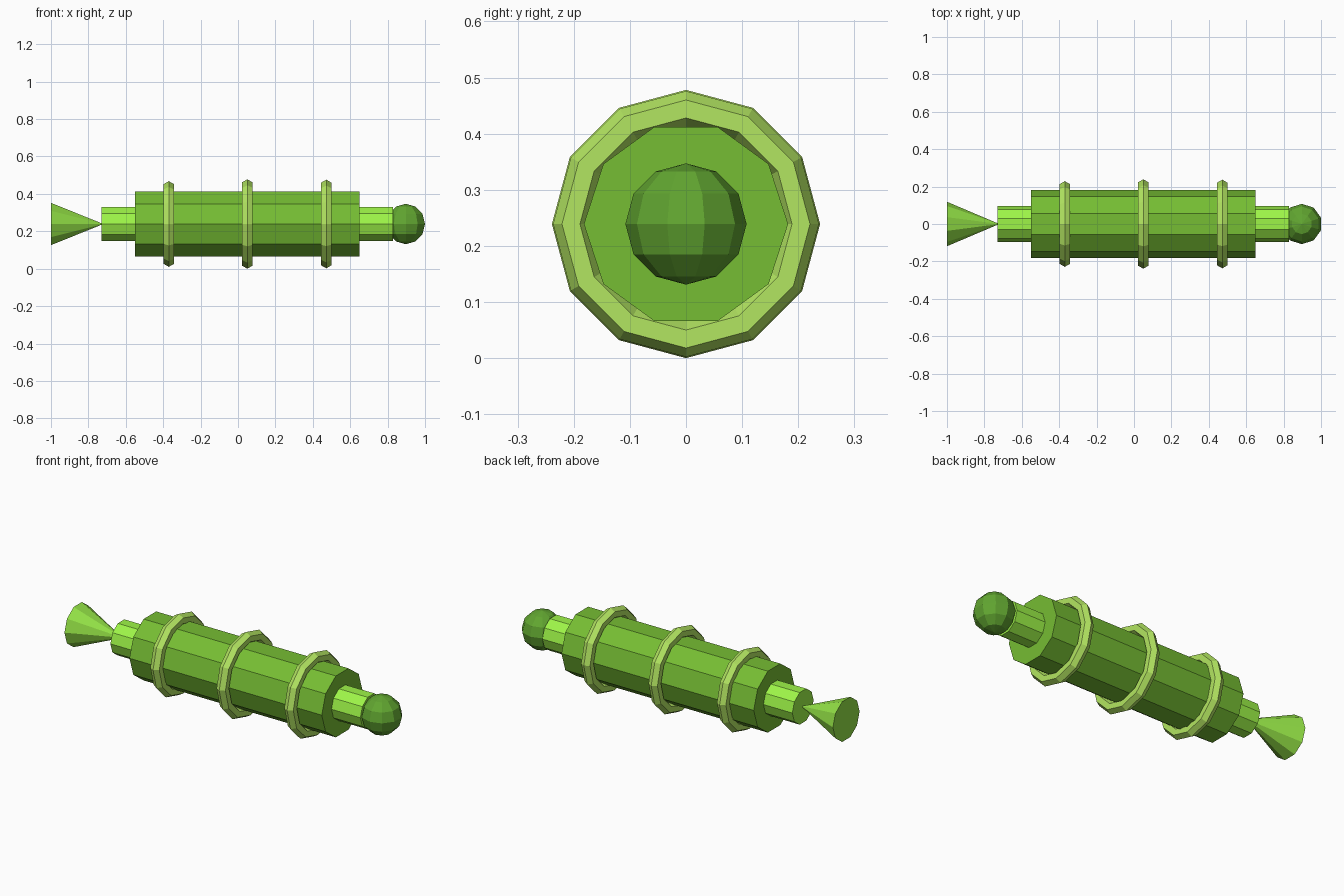
import bpy, bmesh
from math import sin, cos, pi, radians

if "Cube" in bpy.data.objects:
    bpy.data.objects.remove(bpy.data.objects["Cube"])

ZC = 0.239  # height of the long axis


def material(name, rgb):
    m = bpy.data.materials.new(name)
    m.diffuse_color = (*rgb, 1)
    m.use_nodes = True
    m.node_tree.nodes["Principled BSDF"].inputs["Base Color"].default_value = m.diffuse_color
    return m


def revolve(name, profile, sides, mat, loc, upright=False, closed=False):
    """Spin (height, radius) points about the x axis, or z when upright."""
    bm = bmesh.new()
    rows = []
    for h, r in profile:
        row = []
        for i in range(sides):
            a = 2 * pi * i / sides
            u, v = r * cos(a), r * sin(a)
            row.append(bm.verts.new((v, u, h) if upright else (h, u, v)))
        rows.append(row)
    pairs = list(zip(rows, rows[1:]))
    if closed:
        pairs.append((rows[-1], rows[0]))
    for p, q in pairs:
        for i in range(sides):
            j = (i + 1) % sides
            bm.faces.new((p[i], p[j], q[j], q[i]))
    if not closed:
        for row, (h, r) in ((rows[0], profile[0]), (rows[-1], profile[-1])):
            if r > 0:
                bm.faces.new(row)
    bmesh.ops.remove_doubles(bm, verts=bm.verts, dist=1e-5)
    bmesh.ops.recalc_face_normals(bm, faces=bm.faces)
    mesh = bpy.data.meshes.new(name)
    bm.to_mesh(mesh)
    bm.free()
    mesh.materials.append(mat)
    ob = bpy.data.objects.new(name, mesh)
    ob.location = loc
    bpy.context.collection.objects.link(ob)
    return ob


body_mat = material("body_green", (0.18, 0.51, 0.033))
neck_mat = material("bright_green", (0.34, 0.91, 0.064))
ring_mat = material("pale_green", (0.45, 0.79, 0.12))
ball_mat = material("dark_green", (0.12, 0.38, 0.03))
cone_mat = material("cone_green", (0.29, 0.75, 0.06))

# Main barrel
revolve("barrel", [(-0.6, 0.182), (0.6, 0.182)], 10, body_mat, (0.05, 0, ZC))

# Necks at both ends
for name, x in (("rear_neck", -0.64), ("front_neck", 0.74)):
    revolve(name, [(-0.09, 0.095), (0.09, 0.095)], 10, neck_mat, (x, 0, ZC))

# Flared cone, its tip touching the rear neck
revolve("tail_cone", [(-0.14, 0.119), (0.14, 0)], 10, cone_mat, (-0.86, 0, ZC))

# Ball on the front neck
R = 0.108
arc = [(-R * cos(radians(30 * k)), R * sin(radians(30 * k)) if k % 6 else 0)
       for k in range(7)]
revolve("nose_ball", arc, 10, ball_mat, (0.897, 0, ZC), upright=True)

# Hexagon-section bands around the barrel
T = 0.032
for i, (x, major) in enumerate(((-0.37, 0.197), (0.05, 0.207), (0.472, 0.205))):
    tube = [(T * sin(pi * k / 3), major + T * cos(pi * k / 3)) for k in range(6)]
    revolve(f"band_{i + 1}", tube, 12, ring_mat, (x, 0, ZC), closed=True)
